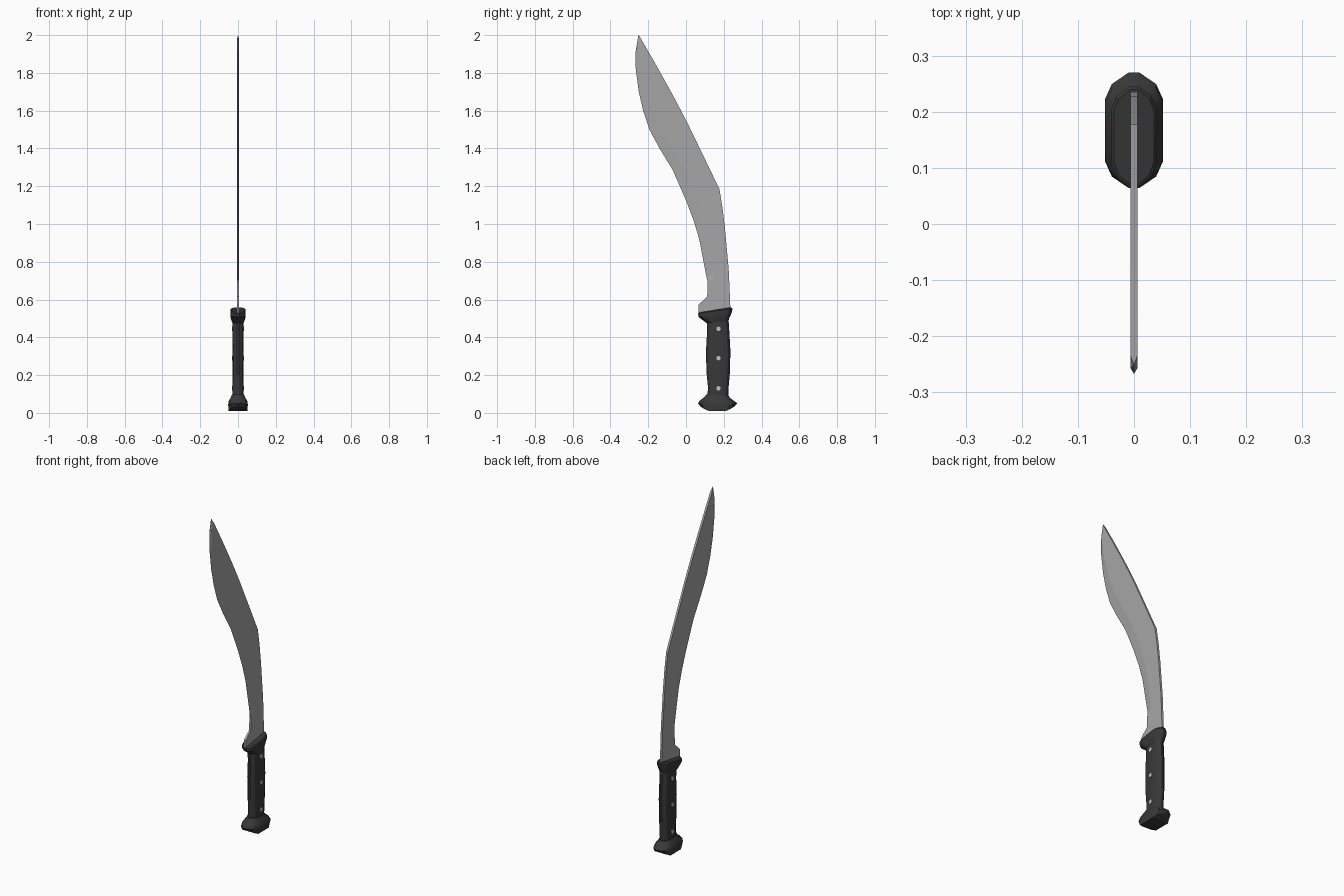
import bpy, bmesh, math
from mathutils import Matrix

cube = bpy.data.objects.get("Cube")
if cube:
    bpy.data.objects.remove(cube)


def material(name, value):
    m = bpy.data.materials.new(name)
    m.use_nodes = True
    color = (value, value, value, 1)
    m.diffuse_color = color
    m.node_tree.nodes["Principled BSDF"].inputs["Base Color"].default_value = color
    return m


STEEL = material("steel grey", 0.38)
BLACK = material("handle black", 0.04)
SILVER = material("rivet silver", 0.55)


def finish(bm, name, mat, angle):
    bmesh.ops.remove_doubles(bm, verts=bm.verts, dist=0.0002)
    bmesh.ops.recalc_face_normals(bm, faces=bm.faces)
    mesh = bpy.data.meshes.new(name)
    bm.to_mesh(mesh)
    bm.free()
    mesh.materials.append(mat)
    obj = bpy.data.objects.new(name, mesh)
    bpy.context.collection.objects.link(obj)
    bpy.ops.object.select_all(action="DESELECT")
    obj.select_set(True)
    bpy.context.view_layer.objects.active = obj
    bpy.ops.object.shade_smooth_by_angle(angle=math.radians(angle))
    return obj


# Right half of the oval section: (width fraction, length fraction), front to back
HALF = [(0.18, -1), (0.76, -0.8), (1, -0.53), (1, 0.53), (0.76, 0.8), (0.18, 1)]


def loft(name, rings):
    """Ring: front y, back y, half width, front z, back z, sag of the middle."""
    bm = bmesh.new()
    loops = []
    for y0, y1, w, z0, z1, sag in rings:
        outline = HALF + [(-u, t) for u, t in reversed(HALF)]
        loops.append([bm.verts.new((u * w, (y0 + y1) / 2 + t * (y1 - y0) / 2,
                                    (z0 + z1) / 2 + t * (z1 - z0) / 2 - sag * (1 - t * t)))
                      for u, t in outline])
    n = len(loops[0])
    for a, b in zip(loops, loops[1:]):
        for i in range(n):
            j = (i + 1) % n
            bm.faces.new((a[i], a[j], b[j], b[i]))
    # Caps are strips across the width, so they may curve along the length
    for ring in (loops[0], loops[-1]):
        for i in range(len(HALF) - 1):
            bm.faces.new((ring[i], ring[i + 1], ring[n - 2 - i], ring[n - 1 - i]))
    return finish(bm, name, BLACK, 25)


# Handle parts
loft("pommel", [
    (0.075, 0.258, 0.050, 0.035, 0.035, 0.033),
    (0.064, 0.270, 0.052, 0.050, 0.050, 0.010),
    (0.070, 0.262, 0.050, 0.062, 0.058, 0),
    (0.102, 0.232, 0.036, 0.088, 0.080, 0),
    (0.106, 0.228, 0.032, 0.098, 0.090, 0)])
loft("grip", [
    (0.114, 0.224, 0.029, 0.085, 0.085, 0),
    (0.116, 0.226, 0.029, 0.140, 0.140, 0),
    (0.108, 0.233, 0.030, 0.220, 0.220, 0),
    (0.106, 0.235, 0.030, 0.330, 0.330, 0),
    (0.111, 0.230, 0.029, 0.420, 0.420, 0),
    (0.110, 0.225, 0.029, 0.500, 0.500, 0)])
loft("guard", [
    (0.110, 0.224, 0.030, 0.475, 0.485, 0),
    (0.090, 0.230, 0.037, 0.490, 0.505, 0),
    (0.066, 0.243, 0.041, 0.508, 0.532, 0),
    (0.064, 0.246, 0.041, 0.526, 0.552, 0),
    (0.072, 0.240, 0.036, 0.532, 0.559, 0)])

# Blade stations: edge y, edge z, spine y, spine z, edge half width
T = 0.006
STATIONS = [
    (0.066, 0.51, 0.236, 0.53, T), (0.066, 0.572, 0.233, 0.60, T),
    (0.112, 0.615, 0.231, 0.65, T), (0.115, 0.69, 0.227, 0.74, T),
    (0.108, 0.72, 0.225, 0.77, 0), (0.070, 0.92, 0.207, 0.97, 0),
    (0.040, 1.02, 0.194, 1.08, 0), (0.002, 1.12, 0.177, 1.185, 0),
    (-0.070, 1.285, 0.090, 1.365, 0), (-0.140, 1.40, 0.005, 1.54, 0),
    (-0.194, 1.50, -0.055, 1.655, 0), (-0.227, 1.60, -0.107, 1.75, 0),
    (-0.250, 1.70, -0.157, 1.84, 0), (-0.266, 1.82, -0.206, 1.925, 0),
    (-0.267, 1.91, -0.235, 1.975, 0), (-0.252, 2.0, -0.250, 2.0, 0)]
bm = bmesh.new()
sections = []
for k, (ey, ez, sy, sz, e) in enumerate(STATIONS):
    by, bz = ey + 0.3 * (sy - ey), ez + 0.3 * (sz - ez)
    t = 0.0005 if k == len(STATIONS) - 1 else T
    sections.append([bm.verts.new(p) for p in (
        (e, ey, ez), (t, by, bz), (t, sy, sz), (-t, sy, sz), (-t, by, bz), (-e, ey, ez))])
for a, b in zip(sections, sections[1:]):
    for i in range(6):
        j = (i + 1) % 6
        bm.faces.new((a[i], a[j], b[j], b[i]))
bm.faces.new(sections[0])
bm.faces.new(sections[-1])
bmesh.ops.dissolve_degenerate(bm, dist=0.0002, edges=bm.edges)
finish(bm, "blade", STEEL, 5)

# Rivets pass through the grip and show on both sides
for label, z in (("lower", 0.13), ("middle", 0.29), ("upper", 0.445)):
    bm = bmesh.new()
    bmesh.ops.create_cone(bm, cap_ends=True, segments=8, radius1=0.012, radius2=0.012,
                          depth=0.066, matrix=Matrix.Translation((0, 0.172, z))
                          @ Matrix.Rotation(math.pi / 2, 4, "Y"))
    finish(bm, label + "_rivet", SILVER, 30)
